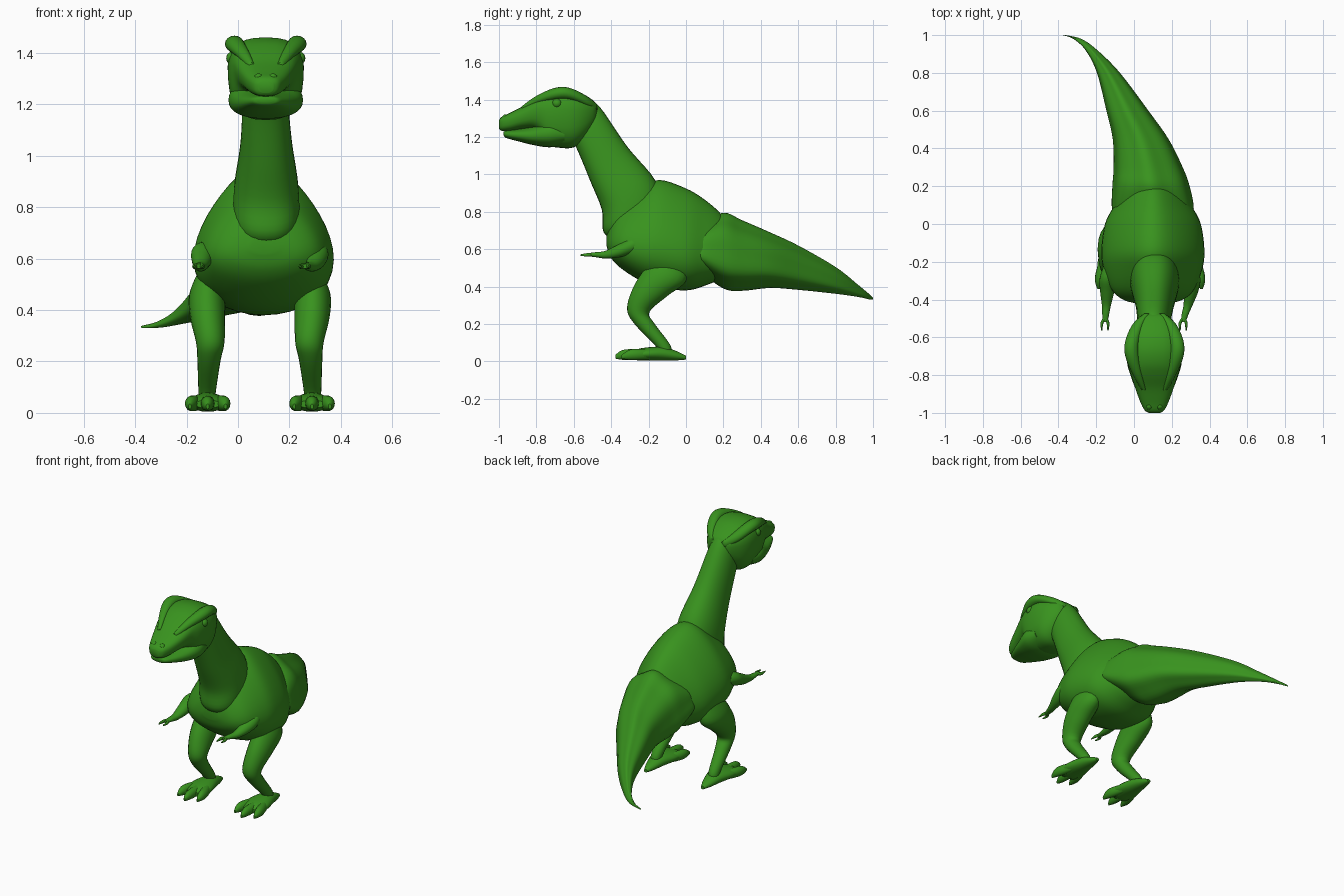
import bpy, bmesh, math

GREEN = bpy.data.materials.new("green_skin")
GREEN.diffuse_color = (0.04, 0.29, 0.013, 1)
MID = 0.085  # plane between the left and right limbs


def finish(obj):
    obj.data.materials.append(GREEN)
    bpy.ops.object.select_all(action='DESELECT')
    obj.select_set(True)
    bpy.context.view_layer.objects.active = obj
    bpy.ops.object.shade_smooth_by_angle(angle=math.radians(50))


def spline(rows, steps):
    """Catmull-Rom interpolation of section rows."""
    out = []
    for i in range(len(rows) - 1):
        p0, p1 = rows[max(i - 1, 0)], rows[i]
        p2, p3 = rows[i + 1], rows[min(i + 2, len(rows) - 1)]
        for s in range(steps):
            t = s / steps
            out.append([0.5 * (2 * b + (c - a) * t + (2 * a - 5 * b + 4 * c - d) * t * t
                               + (3 * b - a - 3 * c + d) * t ** 3)
                        for a, b, c, d in zip(p0, p1, p2, p3)])
    return out + [rows[-1]]


def loft(name, rows, egg=0.0, box=1.0, ribs=0.0, n=32, steps=5):
    """Skin sections (centre x, y/z of upper edge, y/z of lower edge, half width)."""
    bm = bmesh.new()
    rings = []
    for cx, y1, z1, y2, z2, hw in spline(rows, steps):
        ring = []
        for k in range(n):
            a = 2 * math.pi * k / n
            r = 1 - ribs * (1 + math.cos(6 * a))
            c, s = math.cos(a), math.sin(a)
            c = math.copysign(abs(c) ** box, c) * r
            s = math.copysign(abs(s) ** box, s) * r
            ring.append(bm.verts.new((cx + hw * c * (1 - egg * s),
                                      (y1 + y2) / 2 + s * (y1 - y2) / 2,
                                      (z1 + z2) / 2 + s * (z1 - z2) / 2)))
        rings.append(ring)
    for A, B in zip(rings, rings[1:]):
        for k in range(n):
            bm.faces.new((A[k], A[(k + 1) % n], B[(k + 1) % n], B[k]))
    bm.faces.new(rings[0])
    bm.faces.new(rings[-1])
    bmesh.ops.recalc_face_normals(bm, faces=bm.faces)
    me = bpy.data.meshes.new(name)
    bm.to_mesh(me)
    bm.free()
    obj = bpy.data.objects.new(name, me)
    bpy.context.collection.objects.link(obj)
    finish(obj)
    return obj


def upright(*rows):
    """Vertical sections given as (x, y, bottom z, top z, half width)."""
    return [(x, y, zt, y, zb, w) for x, y, zb, zt, w in rows]


# Torso, pear shaped in section
loft("body", upright(
    (0.10, -0.425, 0.62, 0.69, 0.05), (0.10, -0.405, 0.56, 0.76, 0.14),
    (0.10, -0.35, 0.50, 0.85, 0.205), (0.10, -0.24, 0.43, 0.93, 0.247),
    (0.10, -0.14, 0.395, 0.97, 0.258), (0.10, 0.0, 0.38, 0.925, 0.24),
    (0.10, 0.10, 0.405, 0.865, 0.192), (0.10, 0.19, 0.45, 0.785, 0.14),
    (0.10, 0.25, 0.54, 0.69, 0.09)), egg=0.36, n=40)

# Neck, running from inside the skull into the chest
loft("neck", [
    (0.105, -0.53, 1.40, -0.64, 1.22, 0.06), (0.105, -0.46, 1.36, -0.59, 1.15, 0.083),
    (0.11, -0.315, 1.15, -0.51, 0.96, 0.10), (0.11, -0.165, 0.97, -0.45, 0.81, 0.124),
    (0.11, -0.12, 0.82, -0.44, 0.69, 0.125), (0.11, -0.14, 0.74, -0.36, 0.63, 0.09)],
    egg=0.1, box=0.9)

# Tail with long ridges, curling to one side
loft("tail", upright(
    (0.10, 0.03, 0.54, 0.69, 0.19), (0.10, 0.08, 0.48, 0.74, 0.22),
    (0.09, 0.20, 0.39, 0.795, 0.208), (0.075, 0.30, 0.378, 0.755, 0.186),
    (0.035, 0.45, 0.393, 0.69, 0.15), (-0.035, 0.60, 0.383, 0.62, 0.113),
    (-0.135, 0.80, 0.362, 0.505, 0.062), (-0.225, 0.92, 0.345, 0.41, 0.032),
    (-0.30, 0.98, 0.332, 0.36, 0.022), (-0.37, 1.0, 0.33, 0.34, 0.008)),
    egg=0.2, ribs=0.035, n=48)

# Skull and upper snout
HX = 0.108
loft("head", upright(
    (HX, -1.0, 1.245, 1.29, 0.03), (HX, -0.985, 1.233, 1.308, 0.052),
    (HX, -0.94, 1.233, 1.33, 0.075), (HX, -0.87, 1.243, 1.367, 0.10),
    (HX, -0.80, 1.235, 1.415, 0.122), (HX, -0.74, 1.16, 1.447, 0.14),
    (HX, -0.67, 1.142, 1.461, 0.147), (HX, -0.60, 1.145, 1.452, 0.141),
    (HX, -0.54, 1.19, 1.425, 0.118), (HX, -0.49, 1.26, 1.39, 0.078),
    (HX, -0.47, 1.30, 1.36, 0.03)), egg=-0.08, box=0.75)

# Lower jaw
loft("lower_jaw", upright(
    (HX, -0.975, 1.208, 1.228, 0.03), (HX, -0.962, 1.195, 1.234, 0.055),
    (HX, -0.90, 1.178, 1.242, 0.088), (HX, -0.82, 1.158, 1.258, 0.12),
    (HX, -0.73, 1.145, 1.29, 0.145), (HX, -0.65, 1.16, 1.27, 0.13)), box=0.85)

for side, s in (("left", -1), ("right", 1)):
    # Brow ridge, eye and nostril
    loft(side + "_brow", upright(
        (HX + s * 0.055, -0.88, 1.335, 1.363, 0.012), (HX + s * 0.088, -0.80, 1.375, 1.42, 0.025),
        (HX + s * 0.118, -0.70, 1.40, 1.463, 0.036), (HX + s * 0.118, -0.62, 1.40, 1.462, 0.036),
        (HX + s * 0.085, -0.53, 1.365, 1.418, 0.03), (HX + s * 0.04, -0.475, 1.34, 1.375, 0.015)), n=16)
    for part, x, y, z, r in (("eye", 0.128, -0.69, 1.38, 0.026), ("nostril", 0.028, -0.965, 1.303, 0.018)):
        bpy.ops.mesh.primitive_uv_sphere_add(segments=16, ring_count=10, radius=r,
                                             location=(HX + s * x, y, z))
        bpy.context.object.name = f"{side}_{part}"
        finish(bpy.context.object)

    # Leg: bent thigh and shin
    X = lambda off: MID + s * off
    loft(side + "_leg", [
        (X(0.19), 0.0, 0.54, -0.17, 0.56, 0.05), (X(0.205), 0.0, 0.43, -0.225, 0.49, 0.07),
        (X(0.203), -0.10, 0.35, -0.285, 0.39, 0.068), (X(0.193), -0.195, 0.265, -0.315, 0.28, 0.055),
        (X(0.198), -0.17, 0.205, -0.275, 0.20, 0.045), (X(0.205), -0.085, 0.09, -0.16, 0.08, 0.034),
        (X(0.205), -0.08, 0.04, -0.14, 0.04, 0.03)], n=20)

    # Foot pad with pointed heel, then the toes
    F = X(0.203)
    loft(side + "_foot", upright(
        (F, 0.0, 0.01, 0.03, 0.012), (F, -0.05, 0.006, 0.055, 0.034), (F, -0.12, 0.005, 0.078, 0.054),
        (F, -0.20, 0.005, 0.076, 0.074), (F, -0.26, 0.006, 0.066, 0.074), (F, -0.295, 0.018, 0.05, 0.05)), n=20)
    for i, (dx, tip) in enumerate(((-0.066, -0.345), (0.0, -0.378), (0.066, -0.345))):
        loft(f"{side}_toe_{i + 1}", upright(
            (F + dx * 0.5, -0.18, 0.012, 0.065, 0.025), (F + dx * 0.85, -0.255, 0.006, 0.068, 0.028),
            (F + dx, tip + 0.04, 0.008, 0.062, 0.022), (F + dx * 1.05, tip, 0.015, 0.035, 0.006)), n=14)

    # Arm reaching forward, with two claws
    loft(side + "_arm", upright(
        (X(0.215), -0.22, 0.60, 0.66, 0.03), (X(0.222), -0.29, 0.575, 0.663, 0.045),
        (X(0.222) - 0.005, -0.36, 0.556, 0.627, 0.037), (X(0.216) - 0.015, -0.43, 0.55, 0.592, 0.024),
        (X(0.21) - 0.025, -0.48, 0.557, 0.585, 0.018), (X(0.207) - 0.03, -0.52, 0.562, 0.58, 0.012)), n=18)
    for i, d in enumerate((-1, 1)):
        loft(f"{side}_claw_{i + 1}", upright(
            (X(0.207) - 0.03, -0.495, 0.562, 0.582, 0.01), (X(0.207) - 0.032 + d * 0.016, -0.525, 0.56, 0.58, 0.008),
            (X(0.207) - 0.032 + d * 0.016, -0.565, 0.565, 0.573, 0.003)), n=10)
